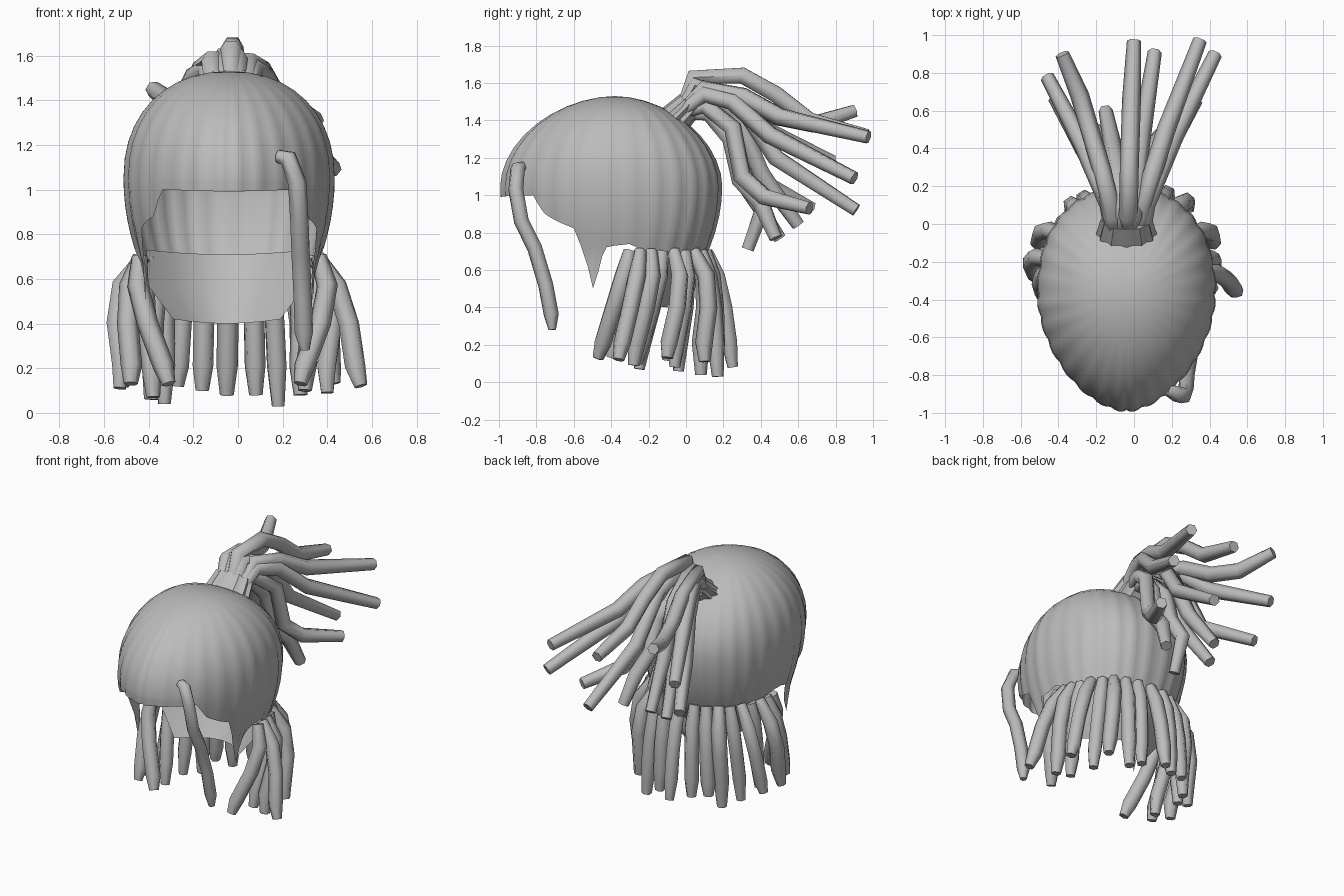
import bpy, bmesh, math
from mathutils import Vector

cube = bpy.data.objects.get("Cube")
if cube:
    bpy.data.objects.remove(cube, do_unlink=True)

grey = bpy.data.materials.new("hair_grey")
grey.use_nodes = True
grey.diffuse_color = (0.5, 0.5, 0.5, 1)
grey.node_tree.nodes["Principled BSDF"].inputs["Base Color"].default_value = (0.5, 0.5, 0.5, 1)
CX, CY = -0.04, -0.38


def activate(ob):
    bpy.ops.object.select_all(action='DESELECT')
    ob.select_set(True)
    bpy.context.view_layer.objects.active = ob


def finish(name, bm, angle=60):
    me = bpy.data.meshes.new(name)
    bmesh.ops.recalc_face_normals(bm, faces=bm.faces)
    bm.to_mesh(me)
    bm.free()
    me.materials.append(grey)
    ob = bpy.data.objects.new(name, me)
    bpy.context.collection.objects.link(ob)
    activate(ob)
    bpy.ops.object.shade_smooth_by_angle(angle=math.radians(angle))
    return ob


def lock(name, pts, r=0.045, tip=0.65):
    """Six-sided rope of hair along a path, thinner at both ends."""
    cu = bpy.data.curves.new(name, 'CURVE')
    cu.dimensions = '3D'
    cu.bevel_depth = r
    cu.bevel_resolution = 1
    cu.use_fill_caps = True
    sp = cu.splines.new('POLY')
    sp.points.add(len(pts) - 1)
    for i, p in enumerate(pts):
        sp.points[i].co = (*p, 1)
        sp.points[i].radius = 0.75 if i == 0 else tip if i == len(pts) - 1 else 1
    cu.materials.append(grey)
    ob = bpy.data.objects.new(name, cu)
    bpy.context.collection.objects.link(ob)
    activate(ob)
    bpy.ops.object.convert(target='MESH')
    bpy.ops.object.shade_smooth_by_angle(angle=math.radians(65))


def outline(deg):
    """Egg-shaped plan of the cap; 0 degrees is the front."""
    a = math.radians(deg)
    s, c = math.sin(a), math.cos(a)
    e = 2 / (1.75 if c > 0 else 2.3)
    x = 0.47 * math.copysign(abs(s) ** e, s)
    y = -(0.61 if c > 0 else 0.57) * math.copysign(abs(c) ** e, c)
    return x, y


# Height of the lower edge against the angle from the front
RIM = [(0, 0.99), (42, 1.0), (49, 0.89), (65, 0.82), (74, 0.5),
       (82, 0.72), (97, 0.74), (108, 0.68), (180, 0.64)]


def rim_height(deg):
    d = min(deg, 360 - deg)
    for (a, za), (b, zb) in zip(RIM, RIM[1:]):
        if d <= b:
            z = za + (zb - za) * (d - a) / (b - a)
            break
    if d > 108:
        z += 0.03 * (1 - abs(math.sin(math.radians(deg) * 14)))
    return z


# Hair cap: open shell with shallow lobes, sloping more at front and back
bm = bmesh.new()
SEG, LOW, UP = 112, 5, 10
cols = []
apex = bm.verts.new((CX, CY, 1.53))
for i in range(SEG):
    deg = 360 * i / SEG
    ox, oy = outline(deg)
    zb = rim_height(deg)
    lobe = abs(math.sin(math.radians(deg) * 14))
    power = 2 / (2.2 - 0.35 * math.cos(math.radians(deg)) ** 2)
    col = []
    for k in range(LOW + UP):
        if k < LOW:
            z = zb + (1.05 - zb) * k / LOW
            r = max(0.83, 1 - 0.17 * ((1.05 - z) / 0.4) ** 2)
            fade = 1
        else:
            t = math.pi / 2 * (k - LOW) / UP
            z = 1.05 + 0.48 * math.sin(t) ** power
            r = math.cos(t) ** power
            fade = math.cos(t)
        r *= 1 + 0.02 * fade * (lobe - 0.4)
        col.append(bm.verts.new((CX + ox * r, CY + oy * r, z)))
    cols.append(col)
for i in range(SEG):
    a, b = cols[i], cols[(i + 1) % SEG]
    for k in range(LOW + UP - 1):
        bm.faces.new((a[k], b[k], b[k + 1], a[k + 1]))
    bm.faces.new((a[-1], b[-1], apex))
finish("hair_cap", bm, 70)

# Curved nape panel narrowing downward inside the ring of locks
bm = bmesh.new()
rows = []
for z, y, half, bow in [(0.71, 0.09, 0.36, 0.25), (0.56, 0.0, 0.36, 0.24), (0.4, -0.1, 0.24, 0.18)]:
    rows.append([bm.verts.new((-0.05 + half * u, y - bow * u * u, z + 0.02 * u * u))
                 for u in (-1, -0.67, -0.33, 0, 0.33, 0.67, 1)])
for a, b in zip(rows, rows[1:]):
    for k in range(6):
        bm.faces.new((a[k], a[k + 1], b[k + 1], b[k]))
finish("nape_panel", bm, 35)

# Scalloped tie at the base of the ponytail
bm = bmesh.new()
bmesh.ops.create_cone(bm, cap_ends=True, segments=24, radius1=0.16, radius2=0.13, depth=0.14)
for v in bm.verts:
    v.co *= 1 + 0.06 * math.cos(math.atan2(v.co.y, v.co.x) * 12)
    v.co.y *= 0.55
tie = finish("ponytail_tie", bm, 40)
tie.location = (CX, -0.03, 1.435)
tie.rotation_euler = (math.radians(-45), 0, 0)

# Ponytail: each entry is the tip, then (y, z) bends on the way there
PONY = [
    ((0.0, 0.97, 1.32), [(0.04, 1.63), (0.3, 1.64), (0.48, 1.54), (0.66, 1.4)]),
    ((-0.38, 0.9, 1.45), [(0.04, 1.58), (0.28, 1.53), (0.48, 1.42), (0.68, 1.38)]),
    ((0.35, 0.975, 1.31), [(0.1, 1.57), (0.3, 1.53), (0.5, 1.42)]),
    ((0.43, 0.9, 1.09), [(0.1, 1.54), (0.25, 1.5), (0.45, 1.32)]),
    ((-0.46, 0.78, 1.18), [(0.1, 1.54), (0.25, 1.5), (0.42, 1.35)]),
    ((0.11, 0.91, 0.92), [(0.05, 1.59), (0.28, 1.5), (0.48, 1.2)]),
    ((0.33, 0.66, 0.93), [(0.1, 1.48), (0.25, 1.36), (0.3, 1.1), (0.42, 0.99)]),
    ((-0.42, 0.67, 0.93), [(0.1, 1.48), (0.25, 1.38), (0.36, 1.1)]),
    ((-0.15, 0.6, 0.84), [(0.05, 1.59), (0.26, 1.45), (0.4, 1.12)]),
    ((-0.05, 0.33, 0.71), [(0.12, 1.44), (0.25, 1.3), (0.3, 1.1), (0.41, 0.93)]),
    ((0.14, 0.48, 0.77), [(0.12, 1.44), (0.24, 1.3), (0.29, 1.08), (0.4, 0.96)]),
    ((-0.2, 0.5, 0.77), [(0.12, 1.44), (0.24, 1.32), (0.3, 1.08)]),
]
for n, (tip, bends) in enumerate(PONY):
    spread = tip[0] - CX
    pts = [(CX + spread * 0.2, -0.03, 1.44)]
    for y, z in bends:
        f = 0.22 + 0.7 * max(0, (y - 0.1) / (tip[1] - 0.1))
        pts.append((CX + spread * min(f, 0.92), y, z))
    lock(f"ponytail_lock_{n + 1}", pts + [tip], 0.05, 0.75)

# Lower locks: root angle, outward bulge, tip position
LOWER = [
    (97, 0.06, (0.28, -0.47, 0.13)), (103, 0.04, (0.55, -0.36, 0.12)),
    (110, 0.06, (0.40, -0.28, 0.09)), (118, 0.03, (0.30, -0.26, 0.1)),
    (127, 0.06, (0.43, -0.1, 0.13)), (137, 0.03, (0.28, -0.06, 0.08)),
    (147, 0.06, (0.29, 0.1, 0.11)), (158, 0.02, (0.18, 0.17, 0.03)),
    (169, 0.02, (0.08, 0.17, 0.08)), (180, 0.02, (-0.05, 0.25, 0.08)),
    (191, 0.02, (-0.16, 0.17, 0.1)), (202, 0.02, (-0.27, 0.14, 0.12)),
    (213, 0.05, (-0.33, 0.08, 0.04)), (223, 0.03, (-0.39, -0.04, 0.06)),
    (233, 0.06, (-0.52, -0.1, 0.12)), (242, 0.03, (-0.38, -0.25, 0.07)),
    (250, 0.08, (-0.53, -0.28, 0.11)), (257, 0.04, (-0.48, -0.4, 0.13)),
    (263, 0.04, (-0.31, -0.47, 0.13)),
]
for n, (deg, bulge, tip) in enumerate(LOWER):
    ox, oy = outline(deg)
    out = Vector((ox, oy, 0)).normalized()
    root = Vector((CX + ox * 0.86, CY + oy * 0.86, 0.7))
    tip = Vector(tip)
    knee = root.lerp(tip, 0.25) + out * bulge
    knee.z = 0.57
    shin = root.lerp(tip, 0.55) + out * bulge * 0.9
    shin.z = 0.4
    ankle = root.lerp(tip, 0.85) + out * bulge * 0.1
    ankle.z = 0.21
    lock(f"lower_lock_{n + 1}", [root, knee, shin, ankle, tip], 0.048, 0.65)

# Single loose lock hanging over the forehead
lock("front_lock", [(0.18, -0.88, 1.15), (0.225, -0.9, 1.14), (0.265, -0.91, 1.03),
                    (0.275, -0.88, 0.86), (0.28, -0.81, 0.72), (0.29, -0.75, 0.52),
                    (0.295, -0.72, 0.36), (0.3, -0.715, 0.28)], 0.042, 0.5)
